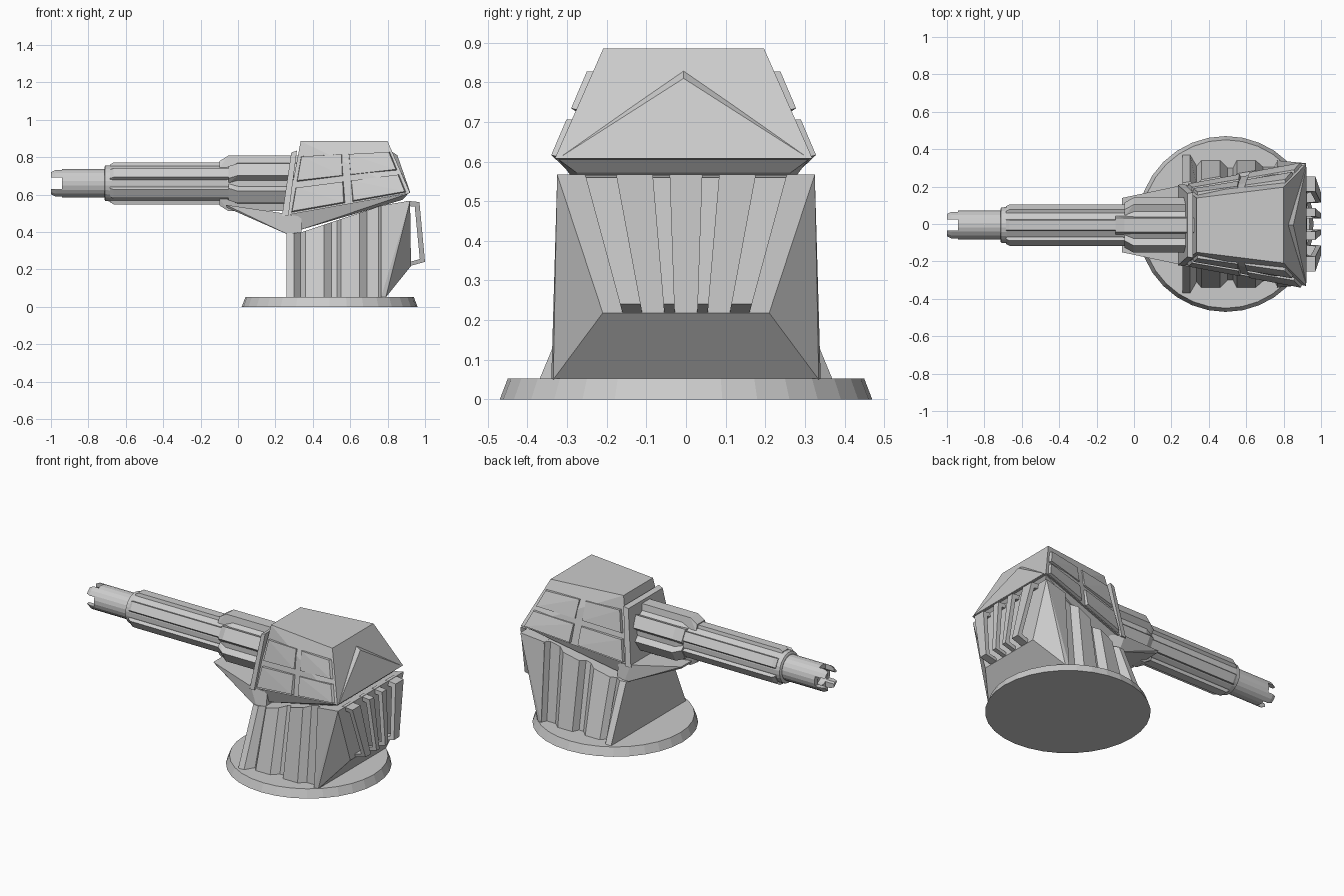
import bpy, bmesh, math
from mathutils import Vector

if "Cube" in bpy.data.objects:
    bpy.data.objects.remove(bpy.data.objects["Cube"])

YC = -0.006   # turret and barrel sit slightly off the centre line
ZB = 0.66     # barrel axis height


def finish(name, bm):
    bmesh.ops.recalc_face_normals(bm, faces=bm.faces)
    me = bpy.data.meshes.new(name)
    bm.to_mesh(me)
    bm.free()
    ob = bpy.data.objects.new(name, me)
    bpy.context.collection.objects.link(ob)
    return ob


def hull(name, pts):
    bm = bmesh.new()
    vs = [bm.verts.new(p) for p in pts]
    bmesh.ops.convex_hull(bm, input=vs)
    bmesh.ops.dissolve_limit(bm, angle_limit=0.01, verts=bm.verts, edges=bm.edges)
    return finish(name, bm)


def sym(pts, yc=0.0):
    """Mirror (x, half width, z) points across the centre line."""
    return [(x, yc + s * y, z) for x, y, z in pts for s in (1, -1)]


def loft(name, sections, closed=False):
    bm = bmesh.new()
    rings = [[bm.verts.new(p) for p in s] for s in sections]
    n = len(rings[0])
    pairs = list(zip(rings, rings[1:])) + ([(rings[-1], rings[0])] if closed else [])
    for a, b in pairs:
        for i in range(n):
            j = (i + 1) % n
            bm.faces.new((a[i], a[j], b[j], b[i]))
    if not closed:
        bm.faces.new(rings[0])
        bm.faces.new(rings[-1])
    return finish(name, bm)


def lathe_x(name, profile, sides, closed=False):
    """Revolve (x, radius) points about the barrel axis."""
    ang = [2 * math.pi * (k + 0.5) / sides for k in range(sides)]
    return loft(name, [[(x, YC + r * math.cos(a), ZB + r * math.sin(a)) for a in ang]
                       for x, r in profile], closed)


# Base disc
loft("base_disc", [[(0.49 + r * math.cos(2 * math.pi * k / 32), r * math.sin(2 * math.pi * k / 32), z)
                    for k in range(32)] for r, z in ((0.47, 0), (0.45, 0.052))])

# Pedestal with grooved, inward leaning sides
stations = [(0.26, 0.37, 0), (0.30, 0.37, 0), (0.335, 0.31, 0.03), (0.36, 0.34, 0),
            (0.46, 0.34, 0), (0.50, 0.30, 0.035), (0.53, 0.30, 0.035), (0.55, 0.34, 0),
            (0.65, 0.34, 0), (0.69, 0.305, 0.035), (0.75, 0.305, 0.035), (0.77, 0.34, 0)]
sections = []
for x, yb, groove in stations:
    yt = 0.22 + (x - 0.26) * 0.17 - groove
    zt = 0.395 + max(0, x - 0.33) * 0.335
    sections.append([(x, -yb, 0.05), (x, yb, 0.05), (x, yt, zt), (x, -yt, zt)])
loft("pedestal", sections)
hull("pedestal_rear", sym([(0.765, 0.34, 0.05), (0.79, 0.335, 0.05), (0.925, 0.21, 0.218),
                           (0.92, 0.325, 0.567), (0.765, 0.306, 0.541)]))

# Open radiator ribs on the rear, narrowing downwards
u_path = [(0.90, 0.567), (0.97, 0.56), (1.0, 0.24), (0.915, 0.217),
          (0.92, 0.24), (0.972, 0.255), (0.945, 0.535), (0.90, 0.54)]
for side in (1, -1):
    for label, top, bot in (("outer", (0.175, 0.255), (0.11, 0.16)),
                            ("inner", (0.04, 0.085), (0.028, 0.055))):
        secs = []
        for e in (0, 1):
            secs.append([(x, side * (bot[e] + (top[e] - bot[e]) * (z - 0.217) / 0.35), z)
                         for x, z in u_path])
        loft("radiator_rib_" + label, secs)

# Turret housing, its underside and front plate
TF, TB = (0.335, 0.145, 0.885), (0.80, 0.203, 0.885)
BF, BB = (0.26, 0.20, 0.49), (0.92, 0.325, 0.608)
hull("turret_housing", sym([TF, TB, BF, BB], YC))
hull("turret_underside", sym([(0.27, 0.19, 0.495), (0.91, 0.315, 0.605), (0.88, 0.27, 0.572),
                              (0.33, 0.17, 0.41)], YC))
hull("front_plate", sym([(0.235, 0.215, 0.485), (0.27, 0.22, 0.487),
                         (0.315, 0.175, 0.835), (0.285, 0.17, 0.825)], YC))

# Raised side panels, two by two on each side


def on_side(u, v, s, off):
    tf, tb, bf, bb = (Vector((p[0], p[1] * s, p[2])) for p in (TF, TB, BF, BB))
    p = tf.lerp(tb, u).lerp(bf.lerp(bb, u), v)
    n = (tb - tf).cross(bf - tf).normalized()
    if n.y * s < 0:
        n = -n
    return p + n * off + Vector((0, YC, 0))


for s in (1, -1):
    for u0, u1 in ((0.03, 0.48), (0.53, 0.98)):
        for v0, v1 in ((0.20, 0.56), (0.63, 0.98)):
            pts = []
            for off, m in ((-0.015, 0), (0.018, 0.015)):
                for u in (u0 + m, u1 - m):
                    for v in (v0 + m, v1 - m):
                        pts.append(on_side(u, v, s, off))
            hull("side_panel", pts)

# Triangular raised plate on the turret rear
hull("rear_wedge", [(0.852, YC, 0.81), (0.822, YC, 0.83), (0.80, YC, 0.80)]
     + sym([(0.921, 0.31, 0.612), (0.90, 0.30, 0.612)], YC))

# Cradle under the barrel
hull("barrel_cradle", sym([(-0.065, 0.145, 0.545), (-0.06, 0.135, 0.53), (0.285, 0.215, 0.378),
                           (0.34, 0.20, 0.40), (0.24, 0.21, 0.50), (0.34, 0.19, 0.48)], YC))

# Barrel core and stepped collars
lathe_x("barrel_core", [(-0.715, 0.085), (-0.71, 0.095), (-0.68, 0.098), (-0.06, 0.098),
                        (0.0, 0.118), (0.32, 0.118)], 24)
# Hollow muzzle with four notches
muzzle = lathe_x("muzzle", [(-1.0, 0.066), (-0.975, 0.078), (-0.69, 0.078), (-0.69, 0.03),
                            (-0.90, 0.03), (-0.90, 0.05), (-1.0, 0.05)], 20, True)
for k in range(2):
    w, h = ((0.03, 0.15), (0.15, 0.03))[k]
    cutter = hull("notch_cutter", [(x, YC + a * w, ZB + b * h) for x in (-1.05, -0.94)
                                   for a in (-1, 1) for b in (-1, 1)])
    cutter.hide_render = True
    cutter.hide_viewport = True
    mod = muzzle.modifiers.new("notch", 'BOOLEAN')
    mod.operation = 'DIFFERENCE'
    mod.object = cutter
    mod.solver = 'EXACT'

# Slats around the barrel and the thicker rear sleeve


def slat(name, ang, r0, r1, half, x0, x1, taper):
    c, sn = math.cos(ang), math.sin(ang)
    pts = []
    for x, r, w in ((x0, r0, half), (x1, r0, half), (x0, r1 - taper, half * 0.75),
                    (x0 + taper * 1.6, r1, half * 0.75), (x1, r1, half * 0.75)):
        for e in (w, -w):
            pts.append((x, YC + r * c - e * sn, ZB + r * sn + e * c))
    hull(name, pts)


for k in range(6):
    a = math.radians(30 + 60 * k)
    slat("barrel_slat", a, 0.07, 0.112, 0.036, -0.685, 0.0, 0.012)
    slat("sleeve_slat", a, 0.08, 0.148, 0.05, -0.10 if k % 3 == 1 else -0.05, 0.32, 0.03)
